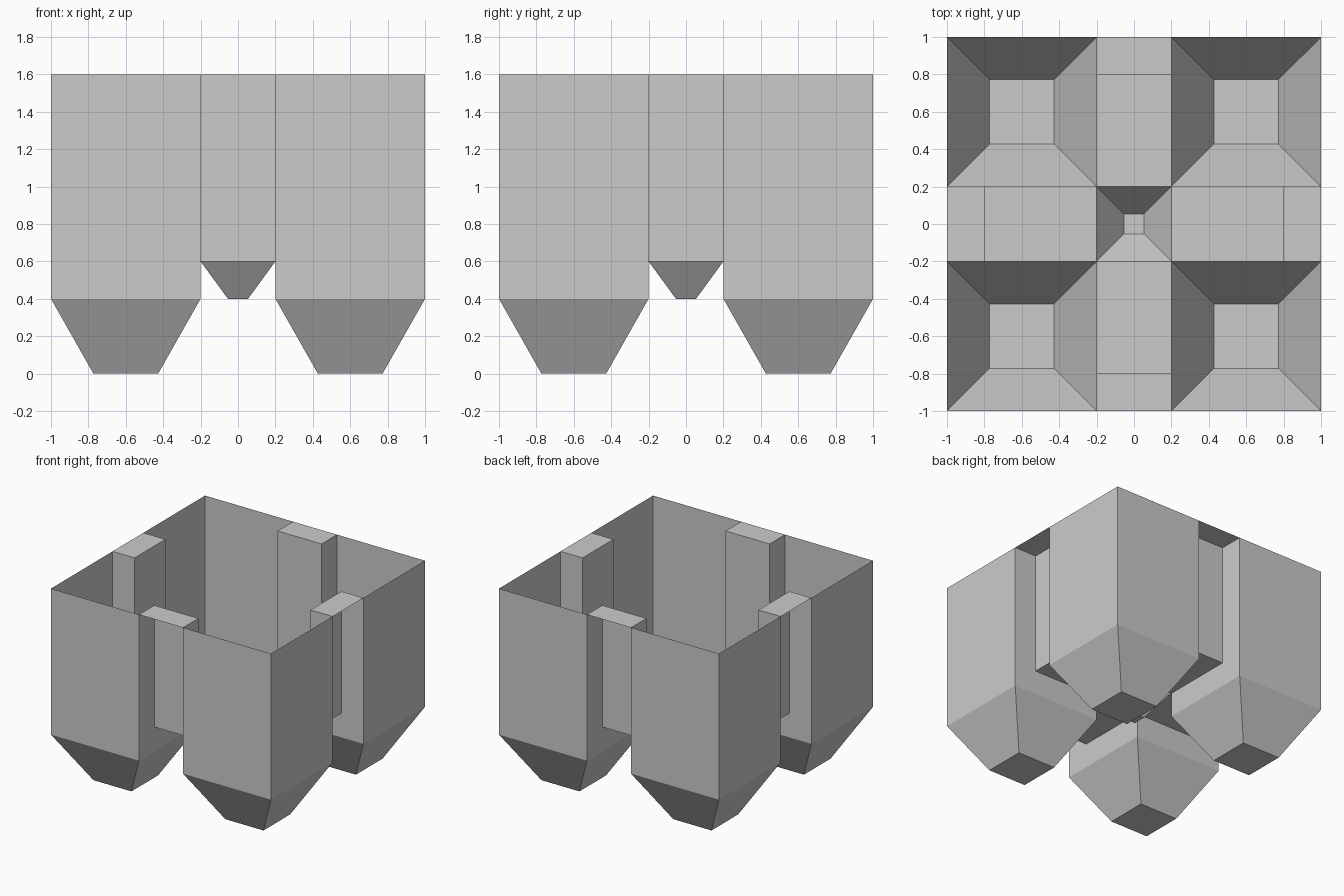
import bpy, bmesh, math
from mathutils import Matrix

if "Cube" in bpy.data.objects:
    bpy.data.objects.remove(bpy.data.objects["Cube"])

TOP, FLOOR, RIM = 1.6, 0.6, 0.4      # wall top, channel floor, hopper rim
OUT, SLOT, IN = 1.0, 0.8, 0.2        # outer wall, slot back, channel half width


def make(name, faces, turn=0):
    """Thin-sheet object from polygons, turned in quarter steps about z."""
    bm = bmesh.new()
    for pts in faces:
        bm.faces.new([bm.verts.new(p) for p in pts])
    bmesh.ops.remove_doubles(bm, verts=bm.verts, dist=1e-5)
    bmesh.ops.recalc_face_normals(bm, faces=bm.faces)
    bm.transform(Matrix.Rotation(turn * math.pi / 2, 4, 'Z'))
    me = bpy.data.meshes.new(name)
    bm.to_mesh(me)
    bm.free()
    ob = bpy.data.objects.new(name, me)
    bpy.context.collection.objects.link(ob)
    return ob


def square(c, half, z):
    return [(c + sx * half, c + sy * half, z)
            for sx, sy in ((-1, -1), (1, -1), (1, 1), (-1, 1))]


def funnel(c, top_half, z_top, low_half, z_low):
    """Four sloping sides and a closed bottom."""
    a, b = square(c, top_half, z_top), square(c, low_half, z_low)
    return [[a[i], a[(i + 1) % 4], b[(i + 1) % 4], b[i]] for i in range(4)] + [b]


def mirrored(pts):
    return [(y, x, z) for x, y, z in pts]


# Corner bin: outer wall, stepped inner wall, and their diagonal mirrors
outer_wall = [(OUT, IN, RIM), (OUT, OUT, RIM), (OUT, OUT, TOP), (OUT, IN, TOP)]
inner_wall = [(IN, IN, RIM), (IN, OUT, RIM), (IN, OUT, TOP),
              (IN, SLOT, TOP), (IN, SLOT, FLOOR), (IN, IN, FLOOR)]
walls = [outer_wall, inner_wall, mirrored(outer_wall), mirrored(inner_wall)]

# Slot on each side: top cap, recessed back wall, channel floor
path = [(OUT, TOP), (SLOT, TOP), (SLOT, FLOOR), (IN, FLOOR)]
slot = [[(x0, -IN, z0), (x0, IN, z0), (x1, IN, z1), (x1, -IN, z1)]
        for (x0, z0), (x1, z1) in zip(path, path[1:])]

for k in range(4):
    make(f"corner_bin_{k + 1}", walls, k)
    make(f"corner_hopper_{k + 1}", funnel(0.6, 0.4, RIM, 0.173, 0), k)
    make(f"side_slot_{k + 1}", slot, k)

# Small hopper in the middle
make("centre_hopper", funnel(0, IN, FLOOR, 0.054, 0.4))
